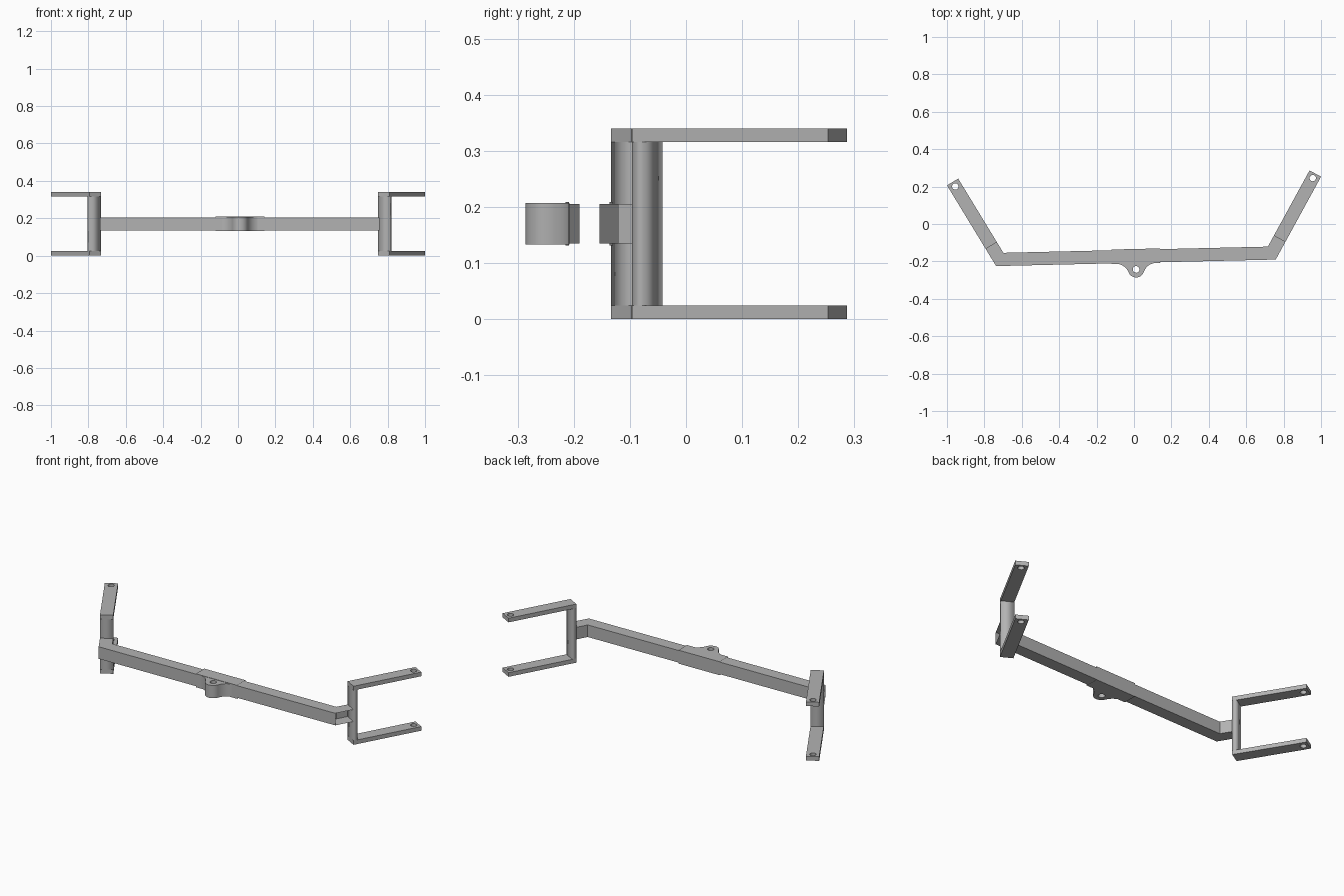
import bpy, bmesh, math
from mathutils import Matrix, Vector

cube = bpy.data.objects.get("Cube")
if cube:
    bpy.data.objects.remove(cube, do_unlink=True)

grey = bpy.data.materials.new("steel_grey")
grey.use_nodes = True
GREY = (0.45, 0.45, 0.45, 1)
grey.diffuse_color = GREY
grey.node_tree.nodes["Principled BSDF"].inputs["Base Color"].default_value = GREY

# The whole frame sits slightly turned about the vertical axis
TURN = Matrix.Rotation(math.radians(1.34), 4, "Z") @ Matrix.Translation((0.0055, 0, 0))
MID = 0.17            # height of the beam centre line
WIDTH = 0.07
FRONT, BACK = -0.2077, -0.1377
CORNER = Vector((0.7477, FRONT))
ALONG = Vector((0.5, math.sqrt(3) / 2))      # direction of the left arms
OUT = Vector((ALONG.y, -ALONG.x))            # outer side of the left arms
STUB, BAR, REACH = 0.107, 0.024, 0.505


def add(name, mesh):
    mesh.materials.clear()
    mesh.materials.append(grey)
    mesh.transform(TURN)
    obj = bpy.data.objects.new(name, mesh)
    bpy.context.collection.objects.link(obj)
    return obj


def plate(name, outline, low, high, hole=None):
    """Flat outline extruded from low to high, with an optional round hole."""
    curve = bpy.data.curves.new(name, "CURVE")
    curve.dimensions = "2D"
    curve.fill_mode = "BOTH"
    curve.extrude = (high - low) / 2
    loops = [outline] + ([arc(*hole, 0, 345, 24)] if hole else [])
    for points in loops:
        spline = curve.splines.new("POLY")
        spline.points.add(len(points) - 1)
        for p, co in zip(spline.points, points):
            p.co = (co[0], co[1], 0, 1)
        spline.use_cyclic_u = True
    temp = bpy.data.objects.new(name, curve)
    bpy.context.collection.objects.link(temp)
    bpy.context.view_layer.update()
    graph = bpy.context.evaluated_depsgraph_get()
    mesh = bpy.data.meshes.new_from_object(temp.evaluated_get(graph))
    bpy.data.objects.remove(temp, do_unlink=True)
    bm = bmesh.new()
    bm.from_mesh(mesh)
    bmesh.ops.remove_doubles(bm, verts=bm.verts, dist=1e-5)
    bmesh.ops.recalc_face_normals(bm, faces=bm.faces)
    bm.to_mesh(mesh)
    bm.free()
    mesh.transform(Matrix.Translation((0, 0, (low + high) / 2)))
    return add(name, mesh)


def arc(centre, radius, start, end, count):
    angles = [math.radians(start + (end - start) * i / (count - 1)) for i in range(count)]
    return [Vector((centre[0] + radius * math.cos(a), centre[1] + radius * math.sin(a))) for a in angles]


def shell(name, sections, half, open_front=()):
    """Open-ended tube through (front, back) pairs of points."""
    bm = bmesh.new()
    rings = [[bm.verts.new((p.x, p.y, MID + z)) for p, z in
              ((f, -half), (f, half), (b, half), (b, -half))] for f, b in sections]
    for s, (r, q) in enumerate(zip(rings, rings[1:])):
        for i in range(4):
            if i == 0 and s in open_front:
                continue
            j = (i + 1) % 4
            bm.faces.new((r[i], q[i], q[j], r[j]))
    mesh = bpy.data.meshes.new(name)
    bm.to_mesh(mesh)
    bm.free()
    return add(name, mesh)


def mirrored(p, side):
    return Vector((p.x * side, p.y))


def on_arm(distance, across):
    return CORNER + ALONG * distance - OUT * across


# Hollow cross beam with an open outer side on each bent end
miter = Vector((CORNER.x - WIDTH * math.tan(math.radians(30)), BACK))
ends = [(CORNER, miter), (on_arm(STUB, 0), on_arm(STUB, WIDTH))]
sections = [tuple(mirrored(p, -1) for p in pair) for pair in reversed(ends)] + ends
shell("cross_beam", sections, WIDTH / 2, open_front=(0, 2))

# Sleeve around the middle of the beam
GAP = 0.004
shell("centre_sleeve", [(Vector((x, FRONT - GAP)), Vector((x, BACK + GAP)))
                        for x in (-0.13, 0.13)], WIDTH / 2 + GAP)

# Mounting lug: round nose blended into the beam by two concave fillets
nose, nose_r, fillet, fillet_x = (0, -0.243), 0.043, 0.0746, 0.11
right = arc((fillet_x, -0.21 - fillet), fillet, 90, 159, 10)
left = [mirrored(p, -1) for p in reversed(right)]
tip = arc(nose, nose_r, -21, -159, 20)[1:-1]
lug = plate("mounting_lug", right + tip + left, MID - 0.037, MID + 0.037, (nose, 0.018))

# A fork on each end: upright bar and two drilled arms
forks = []
for side, label in ((1, "left"), (-1, "right")):
    def strip(start, end):
        return [mirrored(on_arm(d, a), side) for d, a in
                ((start, 0), (end, 0), (end, WIDTH), (start, WIDTH))]
    hole = (mirrored(on_arm(REACH - 0.028, WIDTH / 2), side), 0.017)
    plate(label + "_fork_upright", strip(STUB, STUB + BAR), BAR, 2 * MID - BAR)
    for low, level in ((0, "lower"), (2 * MID - BAR, "upper")):
        forks.append(plate(f"{label}_{level}_fork_arm", strip(STUB, REACH), low, low + BAR, hole))

# Smooth the rounded surfaces, keep the edges sharp
bpy.ops.object.select_all(action="DESELECT")
for obj in forks + [lug]:
    obj.select_set(True)
bpy.context.view_layer.objects.active = lug
bpy.ops.object.shade_smooth_by_angle(angle=math.radians(30))
